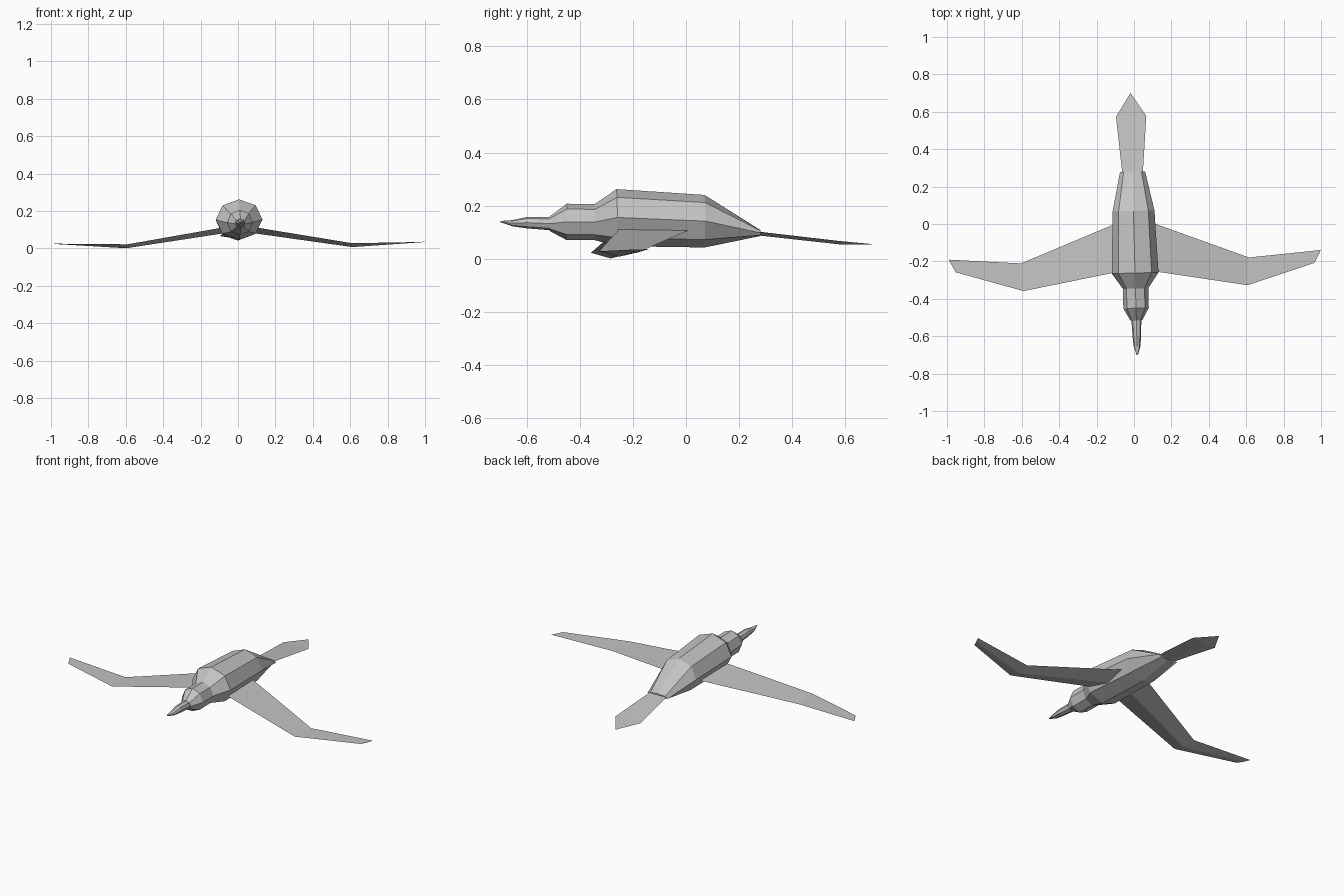
import bpy, bmesh, math
from mathutils import Matrix

cube = bpy.data.objects.get("Cube")
if cube:
    bpy.data.objects.remove(cube)

GREY = (0.55, 0.55, 0.55, 1)
grey = bpy.data.materials.new("plain grey")
grey.use_nodes = True
grey.diffuse_color = GREY
grey.node_tree.nodes["Principled BSDF"].inputs["Base Color"].default_value = GREY

# The whole bird is banked and turned very slightly
POSE = Matrix.Rotation(0.026, 4, "Z") @ Matrix.Rotation(-0.005, 4, "Y")


def loft(name, rings):
    """Join equal rings of points into a closed, flat-shaded skin."""
    bm = bmesh.new()
    loops = [[bm.verts.new(p) for p in ring] for ring in rings]
    n = len(loops[0])
    for a, b in zip(loops, loops[1:]):
        for i in range(n):
            j = (i + 1) % n
            bm.faces.new((a[i], a[j], b[j], b[i]))
    bm.faces.new(loops[0])
    bm.faces.new(loops[-1])
    bmesh.ops.remove_doubles(bm, verts=bm.verts, dist=0.0005)
    bmesh.ops.recalc_face_normals(bm, faces=bm.faces)
    bm.transform(POSE)
    mesh = bpy.data.meshes.new(name)
    bm.to_mesh(mesh)
    bm.free()
    mesh.materials.append(grey)
    obj = bpy.data.objects.new(name, mesh)
    bpy.context.collection.objects.link(obj)
    return obj


def oval(y, half_width, low, high, sides=8):
    """Upright oval ring with a corner at the top."""
    mid, half = (low + high) / 2, (high - low) / 2
    turns = [math.tau * i / sides for i in range(sides)]
    return [(half_width * math.sin(t), y, mid + half * math.cos(t)) for t in turns]


# Body and head: y, half width, bottom, top
loft("body", [oval(*r) for r in (
    (-0.515, 0.032, 0.105, 0.158),
    (-0.45, 0.068, 0.07, 0.207),
    (-0.345, 0.068, 0.07, 0.205),
    (-0.262, 0.125, 0.047, 0.262),
    (0.07, 0.112, 0.042, 0.24),
    (0.28, 0.067, 0.085, 0.108))])

# Beak
loft("beak", [oval(*r) for r in (
    (-0.50, 0.027, 0.106, 0.157),
    (-0.60, 0.023, 0.114, 0.157),
    (-0.655, 0.018, 0.122, 0.145),
    (-0.70, 0.004, 0.137, 0.142))])


# Wings: flat on top with a shallow keel below
def wing_section(side, x_front, y_front, z_front, x_back, y_back, z_back, depth):
    xm, ym = (x_front + x_back) / 2, (y_front + y_back) / 2
    zm = (z_front + z_back) / 2
    return [(side * x_front, y_front, z_front),
            (side * xm, ym, zm - depth),
            (side * x_back, y_back, z_back)]


WING = ((0.07, -0.25, 0.115, 0.07, 0.015, 0.11, 0.03),
        (0.60, -0.343, 0.025, 0.61, -0.195, 0.021, 0.019),
        (0.96, -0.233, 0.029, 0.995, -0.165, 0.031, 0.002))
for side, label in ((1, "left"), (-1, "right")):
    loft(label + "_wing", [wing_section(side, *s) for s in WING])

# Tail: y, half width, top height, keel depth
loft("tail", [[(-w, y, z), (0, y, z - d), (w, y, z)] for y, w, z, d in (
    (0.25, 0.053, 0.104, 0.014),
    (0.576, 0.081, 0.066, 0.012),
    (0.70, 0.001, 0.055, 0.001))])
